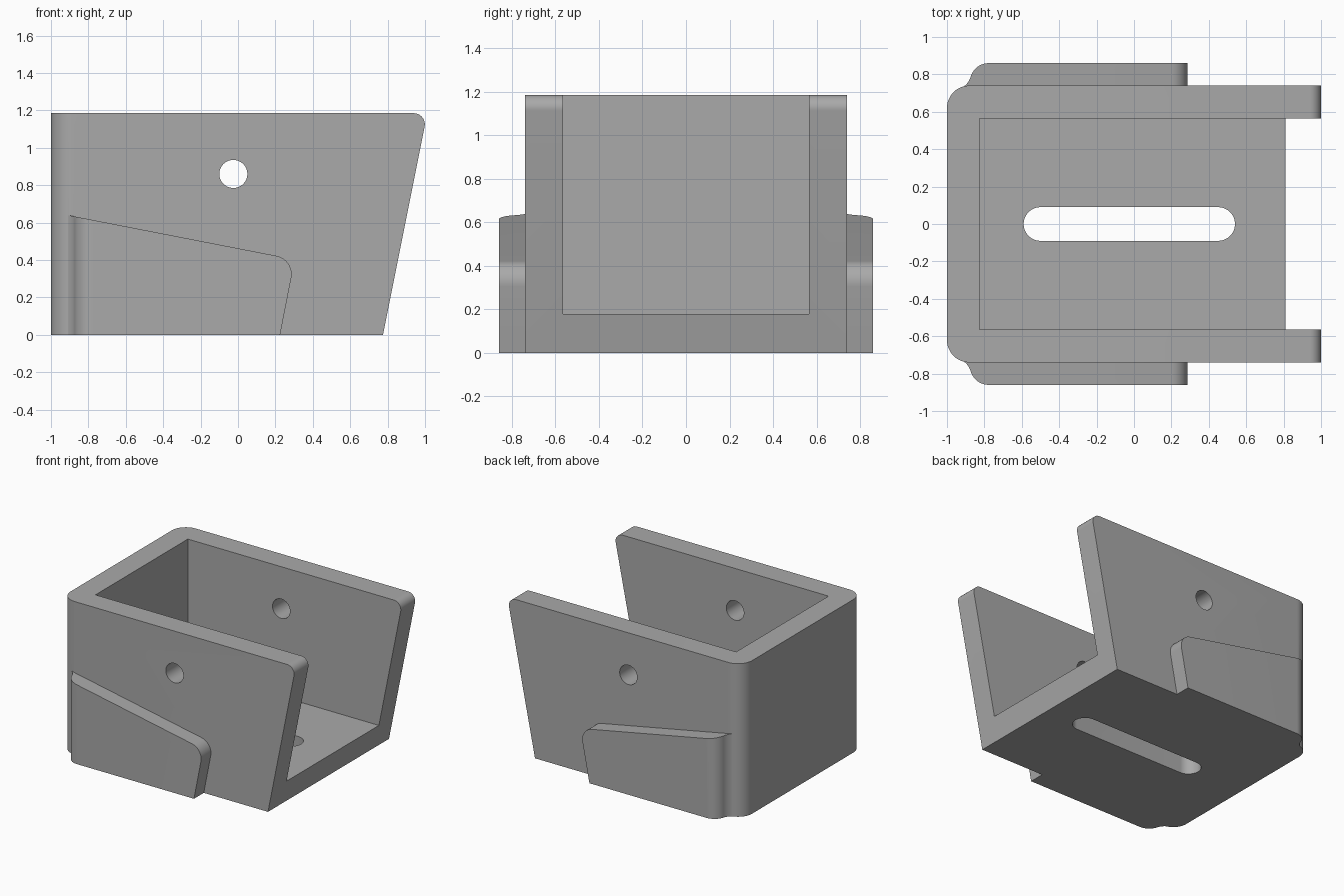
import bpy, bmesh, math
from mathutils import Vector

cube = bpy.data.objects.get("Cube")
if cube:
    bpy.data.objects.remove(cube, do_unlink=True)

grey = bpy.data.materials.new("plain grey")
grey.use_nodes = True
colour = (0.40, 0.40, 0.40, 1)
grey.diffuse_color = colour
grey.node_tree.nodes["Principled BSDF"].inputs["Base Color"].default_value = colour


def rounded(corners, steps=12):
    """Outline from (x, y, radius) corners, each replaced by a tangent arc."""
    out = []
    for i, (x, y, r) in enumerate(corners):
        p = Vector((x, y))
        if r == 0:
            out.append(p)
            continue
        a = (Vector(corners[i - 1][:2]) - p).normalized()
        b = (Vector(corners[(i + 1) % len(corners)][:2]) - p).normalized()
        half = a.angle(b) / 2
        centre = p + (a + b).normalized() * (r / math.sin(half))
        start = p + a * (r / math.tan(half)) - centre
        end = p + b * (r / math.tan(half)) - centre
        sweep = math.atan2(start.x * end.y - start.y * end.x, start.dot(end))
        for k in range(steps + 1):
            t = sweep * k / steps
            c, s = math.cos(t), math.sin(t)
            out.append(centre + Vector((c * start.x - s * start.y,
                                        s * start.x + c * start.y)))
    return out


def prism(name, outline, lo, hi, side=False):
    """Extrude an outline along z, or along y when it is a side profile."""
    bm = bmesh.new()
    verts = [bm.verts.new((u, lo, v) if side else (u, v, lo)) for u, v in outline]
    face = bm.faces.new(verts)
    geo = bmesh.ops.extrude_face_region(bm, geom=[face])["geom"]
    shift = (0, hi - lo, 0) if side else (0, 0, hi - lo)
    bmesh.ops.translate(bm, vec=shift,
                        verts=[g for g in geo if isinstance(g, bmesh.types.BMVert)])
    bmesh.ops.recalc_face_normals(bm, faces=bm.faces)
    mesh = bpy.data.meshes.new(name)
    bm.to_mesh(mesh)
    bm.free()
    mesh.materials.append(grey)
    obj = bpy.data.objects.new(name, mesh)
    bpy.context.collection.objects.link(obj)
    return obj


def combine(target, tool, operation):
    """Apply a boolean and remove the tool object."""
    mod = target.modifiers.new("combine", "BOOLEAN")
    mod.operation, mod.object, mod.solver = operation, tool, "EXACT"
    bpy.ops.object.select_all(action="DESELECT")
    bpy.context.view_layer.objects.active = target
    target.select_set(True)
    bpy.ops.object.modifier_apply(modifier=mod.name)
    bpy.data.objects.remove(tool, do_unlink=True)


HEIGHT, WIDTH, INNER, FLOOR = 1.185, 0.74, 0.565, 0.18

# Main block: rounded back corners, slanted open end
bracket = prism("bracket", rounded([(-1, -WIDTH, 0.12), (1.2, -WIDTH, 0),
                                    (1.2, WIDTH, 0), (-1, WIDTH, 0.12)]), 0, HEIGHT)
slant = prism("slant_profile", rounded([(-1.2, 0, 0), (0.775, 0, 0),
                                        (1.012, HEIGHT, 0.06), (-1.2, HEIGHT, 0)]),
              -1, 1, side=True)
combine(bracket, slant, "INTERSECT")

# Raised pads on both outer walls, blended into the back corners
for s in (-1, 1):
    plan = [(-0.935, 0.72, 0), (-0.885, 0.75, 0.1), (-0.85, 0.86, 0.1),
            (0.5, 0.86, 0), (0.5, 0.66, 0), (-0.88, 0.66, 0)]
    pad = prism("side_pad", rounded([(x, s * y, r) for x, y, r in plan]), 0, 0.8)
    shape = prism("pad_profile", rounded([(-1.1, 0, 0), (0.225, 0, 0),
                                          (0.304, 0.403, 0.1), (-1.1, 0.677, 0)]),
                  -1, 1, side=True)
    combine(pad, shape, "INTERSECT")
    combine(bracket, pad, "UNION")

# Open channel
channel = prism("channel", rounded([(-0.825, -INNER, 0), (1.5, -INNER, 0),
                                    (1.5, INNER, 0), (-0.825, INNER, 0)]), FLOOR, 1.5)
combine(bracket, channel, "DIFFERENCE")

# Pin holes through both walls
circle = [(-0.025 + 0.075 * math.cos(math.tau * i / 48),
           0.86 + 0.075 * math.sin(math.tau * i / 48)) for i in range(48)]
combine(bracket, prism("pin_hole", circle, -1, 1, side=True), "DIFFERENCE")

# Rounded slot in the floor
R = 0.0899
slot = rounded([(-0.59, -0.09, R), (0.54, -0.09, R), (0.54, 0.09, R), (-0.59, 0.09, R)])
combine(bracket, prism("floor_slot", slot, -0.2, 0.4), "DIFFERENCE")

bpy.ops.object.shade_smooth_by_angle(angle=math.radians(25))
